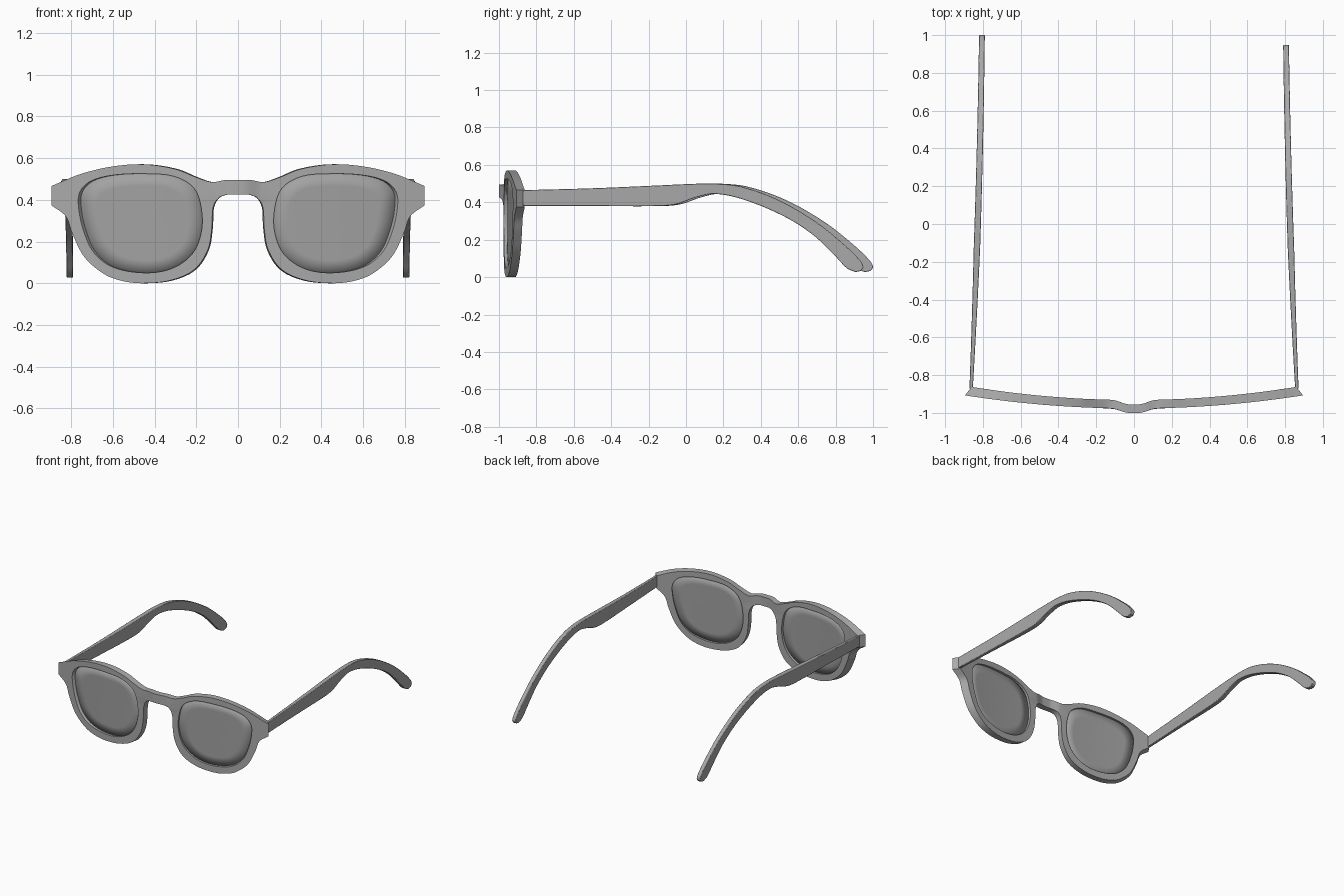
import bpy
import bmesh
from mathutils import Vector
from mathutils.geometry import interpolate_bezier

if "Cube" in bpy.data.objects:
    bpy.data.objects.remove(bpy.data.objects["Cube"], do_unlink=True)


def material(name, value):
    mat = bpy.data.materials.new(name)
    mat.use_nodes = True
    color = (value, value, value, 1)
    mat.diffuse_color = color
    mat.node_tree.nodes["Principled BSDF"].inputs["Base Color"].default_value = color
    return mat


frame_grey = material("frame grey", 0.40)
lens_grey = material("lens grey", 0.36)


def smooth_path(points, steps=6, closed=False):
    """Smooth curve through 2D points."""
    pts = [Vector((a, b, 0)) for a, b in points]
    n = len(pts)

    def at(i):
        return pts[i % n] if closed else pts[max(0, min(n - 1, i))]

    out = []
    for i in range(n if closed else n - 1):
        a, b = at(i), at(i + 1)
        reach = (b - a).length / 3
        ha = a + (b - at(i - 1)).normalized() * reach
        hb = b - (at(i + 2) - a).normalized() * reach
        out += interpolate_bezier(a, ha, hb, b, steps + 1)[:-1]
    if not closed:
        out.append(pts[-1])
    return [(p.x, p.y) for p in out]


def finish(bm, name, mat, angle=0.6):
    bmesh.ops.recalc_face_normals(bm, faces=bm.faces)
    mesh = bpy.data.meshes.new(name)
    bm.to_mesh(mesh)
    bm.free()
    mesh.materials.append(mat)
    obj = bpy.data.objects.new(name, mesh)
    bpy.context.collection.objects.link(obj)
    bpy.ops.object.select_all(action="DESELECT")
    obj.select_set(True)
    bpy.context.view_layer.objects.active = obj
    bpy.ops.object.shade_smooth_by_angle(angle=angle)
    return obj


def wrap(co):
    """Bend the flat front around the face; y runs 0 (front) to 1 (back)."""
    x, depth, z = co
    t = max(0, min(1, (0.125 - abs(x)) / 0.1))
    bridge = t * t * (3 - 2 * t)
    y = -0.977 + 0.087 * x * x - 0.023 * bridge + 0.045 * depth
    return Vector((x * (1 - 0.04 * depth), y, z))


# Half outlines of the front, in x and z
brow = [(0, .495), (.06, .495), (.125, .485), (.2, .508), (.3, .547), (.45, .57),
        (.6, .56), (.75, .525), (.895, .466)]
lower_rim = [(.895, .374), (.825, .32), (.795, .24), (.736, .125), (.64, .043),
             (.55, .01), (.45, 0), (.32, .015), (.21, .065), (.145, .16), (.125, .27),
             (.12, .36), (.095, .407), (.05, .425), (0, .425)]
eye_hole = [(.45, .525), (.6, .518), (.705, .49), (.757, .44), (.765, .37), (.74, .25),
            (.69, .145), (.6, .077), (.45, .05), (.32, .07), (.22, .14), (.175, .25),
            (.178, .37), (.215, .46), (.31, .513)]

half = smooth_path(brow) + smooth_path(lower_rim)
outline = half + [(-x, z) for x, z in reversed(half[1:-1])]
hole = smooth_path(eye_hole, closed=True)

# Front frame: filled front and back joined by walls
bm = bmesh.new()
front_edges, back_edges = [], []
for loop in (outline, hole, [(-x, z) for x, z in hole]):
    front = [bm.verts.new((x, 0, z)) for x, z in loop]
    back = [bm.verts.new((x, 1, z)) for x, z in loop]
    for i in range(len(loop)):
        j = (i + 1) % len(loop)
        front_edges.append(bm.edges.new((front[i], front[j])))
        back_edges.append(bm.edges.new((back[i], back[j])))
        bm.faces.new((front[i], front[j], back[j], back[i]))
for edges in (front_edges, back_edges):
    bmesh.ops.triangle_fill(bm, edges=edges, use_beauty=True, normal=(0, -1, 0))
for v in bm.verts:
    v.co = wrap(v.co)
finish(bm, "front_frame", frame_grey)

# Lenses: concentric rings around a centre point
for side, name in ((1, "left_lens"), (-1, "right_lens")):
    bm = bmesh.new()
    cx, cz = 0.46, 0.29
    rings = [[bm.verts.new(wrap((side * (cx + (x - cx) * s), 0.5, cz + (z - cz) * s)))
              for x, z in hole] for s in (1.005, 0.75, 0.5, 0.25)]
    centre = bm.verts.new(wrap((side * cx, 0.5, cz)))
    n = len(hole)
    for i in range(n):
        j = (i + 1) % n
        for a, b in zip(rings, rings[1:]):
            bm.faces.new((a[i], a[j], b[j], b[i]))
        bm.faces.new((rings[-1][i], rings[-1][j], centre))
    lens = finish(bm, name, lens_grey)
    solid = lens.modifiers.new("thickness", "SOLIDIFY")
    solid.thickness = 0.012
    solid.offset = 0

# Temple arms: upper and lower edges in y and z
arm_top = [(-.872, .465), (-.5, .475), (-.15, .49), (0, .497), (.15, .5), (.3, .483),
           (.5, .41), (.7, .292), (.85, .17), (.93, .09), (.948, .055), (.935, .033)]
arm_bottom = [(-.872, .38), (-.5, .38), (-.15, .38), (-.05, .39), (.05, .425),
              (.15, .445), (.3, .417), (.52, .327), (.68, .225), (.8, .11),
              (.86, .048), (.905, .027)]


def arm(name, side, stretch):
    bm = bmesh.new()
    sections = []
    for top, bottom in zip(smooth_path(arm_top), smooth_path(arm_bottom)):
        ring = []
        for (y, z), face in ((top, -1), (top, 1), (bottom, 1), (bottom, -1)):
            t = (y + 0.865) / 1.815
            x = 0.862 - 0.09 * t + 0.033 * t * t
            grow = max(0, min(1, t / 0.4))
            width = 0.018 + 0.016 * grow - 0.006 * max(0, t - 0.4)
            y = -0.865 + (y + 0.865) * stretch
            ring.append(bm.verts.new((side * (x + face * width / 2), y, z)))
        sections.append(ring)
    for a, b in zip(sections, sections[1:]):
        for i in range(4):
            j = (i + 1) % 4
            bm.faces.new((a[i], a[j], b[j], b[i]))
    bm.faces.new(sections[0])
    bm.faces.new(sections[-1])
    obj = finish(bm, name, frame_grey)
    bevel = obj.modifiers.new("soft edges", "BEVEL")
    bevel.width = 0.004
    bevel.segments = 2
    bevel.limit_method = "ANGLE"
    bevel.angle_limit = 1.0


arm("left_temple_arm", 1, 1.0)
arm("right_temple_arm", -1, 1.0285)
